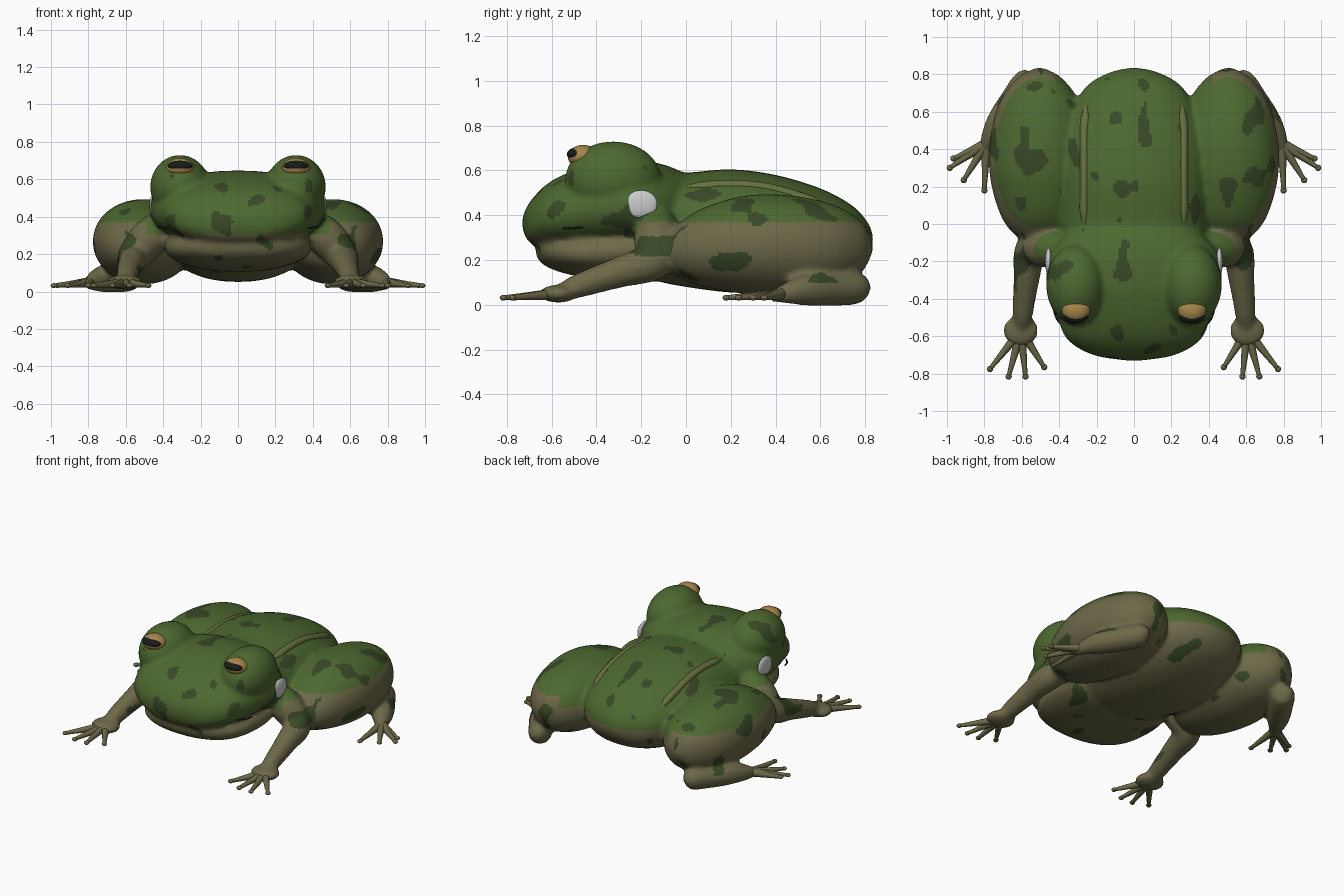
import bpy, bmesh, math
from mathutils import Vector, Matrix, noise
from mathutils.bvhtree import BVHTree

if "Cube" in bpy.data.objects:
    bpy.data.objects.remove(bpy.data.objects["Cube"])


def material(name, rgb):
    m = bpy.data.materials.new(name)
    m.diffuse_color = (*rgb, 1)
    m.use_nodes = True
    m.node_tree.nodes["Principled BSDF"].inputs["Base Color"].default_value = m.diffuse_color
    return m


GREEN = material("green skin", (0.075, 0.14, 0.03))
OLIVE = material("olive skin", (0.15, 0.14, 0.065))
DARK = material("dark spots", (0.04, 0.065, 0.02))
TAN = material("tan iris", (0.38, 0.24, 0.07))
BLACK = material("black pupil", (0.008, 0.012, 0.01))
RIDGE = material("ridge", (0.13, 0.16, 0.05))


def spline(rows, n=5):
    """Catmull-Rom interpolation of rows of numbers."""
    out = []
    for i in range(len(rows) - 1):
        p = [rows[max(0, min(len(rows) - 1, i + k))] for k in (-1, 0, 1, 2)]
        for s in range(n):
            t = s / n
            out.append([0.5 * (2 * b + (c - a) * t + (2 * a - 5 * b + 4 * c - d) * t * t
                               + (3 * b - a - 3 * c + d) * t ** 3) for a, b, c, d in zip(*p)])
    return out + [list(rows[-1])]


def skin_rings(bm, rings):
    loops = [[bm.verts.new(p) for p in r] for r in rings]
    for a, b in zip(loops, loops[1:]):
        for i in range(len(a)):
            j = (i + 1) % len(a)
            bm.faces.new((a[i], a[j], b[j], b[i]))
    bm.faces.new(loops[0][::-1])
    bm.faces.new(loops[-1])


def loft(bm, stations, cx=0, power=2.2, n=40):
    """Stations along y: (y, half width, bottom, top)."""
    rings = []
    for y, w, lo, hi in spline(stations):
        w, h, e = max(w, 0.004), max((hi - lo) / 2, 0.004), 2 / power
        ring = []
        for k in range(n):
            c, s = math.cos(2 * math.pi * k / n), math.sin(2 * math.pi * k / n)
            ring.append((cx + w * math.copysign(abs(c) ** e, c), y,
                         (hi + lo) / 2 + h * math.copysign(abs(s) ** e, s)))
        rings.append(ring)
    skin_rings(bm, rings)


def tube(bm, pts, n=12, steps=5):
    """Round tube through points (x, y, z, radius)."""
    rows = spline(pts, steps)
    rings = []
    for i, r in enumerate(rows):
        d = Vector(rows[min(i + 1, len(rows) - 1)][:3]) - Vector(rows[max(i - 1, 0)][:3])
        q = d.to_track_quat('Z', 'Y')
        rings.append([Vector(r[:3]) + q @ Vector((r[3] * math.cos(2 * math.pi * k / n),
                      r[3] * math.sin(2 * math.pi * k / n), 0)) for k in range(n)])
    skin_rings(bm, rings)


def ball(bm, c, r, rot=0, seg=32):
    m = Matrix.Translation(c) @ Matrix.Rotation(rot, 4, 'Z') @ Matrix.Diagonal((*r, 1))
    bmesh.ops.create_uvsphere(bm, u_segments=seg, v_segments=seg // 2, radius=1, matrix=m)


def finish(bm, name, mat=None):
    bmesh.ops.recalc_face_normals(bm, faces=bm.faces)
    me = bpy.data.meshes.new(name)
    bm.to_mesh(me)
    bm.free()
    me.shade_smooth()
    if mat:
        me.materials.append(mat)
    ob = bpy.data.objects.new(name, me)
    bpy.context.collection.objects.link(ob)
    return ob


# Body, head, jaw and limbs, fused into one skin
bm = bmesh.new()
loft(bm, [(-0.32, 0.30, 0.16, 0.55), (-0.15, 0.38, 0.11, 0.59), (0, 0.39, 0.08, 0.59),
          (0.2, 0.40, 0.055, 0.605), (0.4, 0.40, 0.055, 0.58), (0.6, 0.34, 0.09, 0.52),
          (0.74, 0.25, 0.15, 0.445), (0.81, 0.13, 0.22, 0.37), (0.835, 0.02, 0.28, 0.31)])
loft(bm, [(-0.73, 0.04, 0.34, 0.39), (-0.70, 0.22, 0.28, 0.455), (-0.62, 0.355, 0.25, 0.54),
          (-0.5, 0.41, 0.24, 0.60), (-0.35, 0.46, 0.24, 0.64), (-0.2, 0.465, 0.24, 0.645),
          (-0.08, 0.39, 0.25, 0.62), (0.03, 0.25, 0.3, 0.57)])
loft(bm, [(-0.67, 0.08, 0.22, 0.29), (-0.63, 0.24, 0.175, 0.31), (-0.52, 0.345, 0.135, 0.33),
          (-0.35, 0.39, 0.115, 0.36), (-0.15, 0.38, 0.105, 0.4), (0, 0.3, 0.12, 0.4)])
for s in (1, -1):
    # thigh
    loft(bm, [(-0.10, 0.03, 0.22, 0.27), (-0.06, 0.13, 0.14, 0.335), (0.05, 0.21, 0.09, 0.42),
              (0.25, 0.265, 0.05, 0.485), (0.45, 0.265, 0.04, 0.49), (0.65, 0.215, 0.07, 0.45),
              (0.78, 0.12, 0.14, 0.375), (0.835, 0.02, 0.24, 0.28)], cx=s * 0.505, power=2.05)
    # brow mound over the eye
    ball(bm, (s * 0.31, -0.325, 0.56), (0.16, 0.215, 0.17))
    # arm and palm
    tube(bm, [(s * 0.36, -0.13, 0.38, 0.08), (s * 0.46, -0.13, 0.30, 0.105),
              (s * 0.55, -0.14, 0.20, 0.09), (s * 0.575, -0.3, 0.145, 0.07),
              (s * 0.595, -0.48, 0.085, 0.055), (s * 0.6, -0.56, 0.05, 0.04)])
    ball(bm, (s * 0.605, -0.57, 0.05), (0.095, 0.085, 0.04))
    # folded shin and hind foot
    tube(bm, [(s * 0.54, 0.80, 0.07, 0.02), (s * 0.57, 0.77, 0.075, 0.07),
              (s * 0.64, 0.66, 0.072, 0.078), (s * 0.72, 0.54, 0.068, 0.073),
              (s * 0.78, 0.44, 0.05, 0.045), (s * 0.80, 0.37, 0.035, 0.02)])
raw = finish(bm, "raw_skin")
m = raw.modifiers.new("fuse", 'REMESH')
m.mode, m.voxel_size = 'VOXEL', 0.015
m = raw.modifiers.new("soften", 'SMOOTH')
m.factor, m.iterations = 0.5, 5
deps = bpy.context.evaluated_depsgraph_get()
mesh = bpy.data.meshes.new_from_object(raw.evaluated_get(deps))
bpy.data.objects.remove(raw)
body = bpy.data.objects.new("frog_body", mesh)
bpy.context.collection.objects.link(body)
mesh.shade_smooth()

# Skin colours: green back, olive belly and limbs, dark blotches
mesh.materials.clear()
for mat in (GREEN, OLIVE, DARK):
    mesh.materials.append(mat)
for p in mesh.polygons:
    c = p.center
    limb = abs(c.x) > 0.49 or (c.y > -0.1 and abs(c.x) > 0.42)
    p.material_index = 0 if c.z > (0.37 if limb else 0.31) else 1
    if c.z > 0.1 and noise.noise(Vector((c.x * 9, c.y * 6, c.z * 9))) > 0.36:
        p.material_index = 2

# Ridges along the back, laid on the skin
bvh = BVHTree.FromPolygons([v.co for v in mesh.vertices], [p.vertices[:] for p in mesh.polygons])
bm = bmesh.new()
for s in (1, -1):
    pts = []
    for i in range(9):
        y = -0.02 + i * 0.085
        x = s * (0.265 - 0.09 * max(0, y - 0.5))
        z = bvh.ray_cast(Vector((x, y, 2)), Vector((0, 0, -1)))[0].z
        pts.append((x, y, z - 0.012, 0.004 if i in (0, 8) else 0.024))
    tube(bm, pts)
finish(bm, "back_ridges", RIDGE)

# Fingers and toes with round tips
for name, base, tips in (
        ("fingers", (0.605, -0.57), ((0.48, -0.765), (0.58, -0.815), (0.67, -0.815), (0.77, -0.775))),
        ("toes", (0.79, 0.43), ((0.985, 0.30), (0.91, 0.235), (0.80, 0.18), (0.965, 0.35)))):
    bm = bmesh.new()
    for s in (1, -1):
        for x, y in tips:
            bx, by = base
            mid = (bx + (x - bx) * 0.5, by + (y - by) * 0.5)
            tube(bm, [(s * bx, by, 0.05, 0.028), (s * mid[0], mid[1], 0.04, 0.019),
                      (s * x, y, 0.032, 0.011)], n=10)
            ball(bm, (s * x, y, 0.032), (0.017, 0.017, 0.013), seg=12)
    finish(bm, name, OLIVE)

# Eyes, eardrums and mouth corners
irises, pupils, drums, corners = (bmesh.new() for _ in range(4))
for s in (1, -1):
    ball(irises, (s * 0.31, -0.46, 0.662), (0.076, 0.068, 0.052))
    ball(pupils, (s * 0.31, -0.49, 0.672), (0.067, 0.042, 0.03))
    ball(drums, (s * 0.457, -0.2, 0.45), (0.018, 0.072, 0.062))
    tube(corners, [(s * 0.375, -0.55, 0.34, 0.004), (s * 0.41, -0.51, 0.342, 0.006),
                   (s * 0.43, -0.46, 0.346, 0.004)], n=8)
finish(irises, "irises", TAN)
finish(pupils, "pupils", BLACK)
finish(drums, "eardrums")
finish(corners, "mouth_corners", BLACK)
